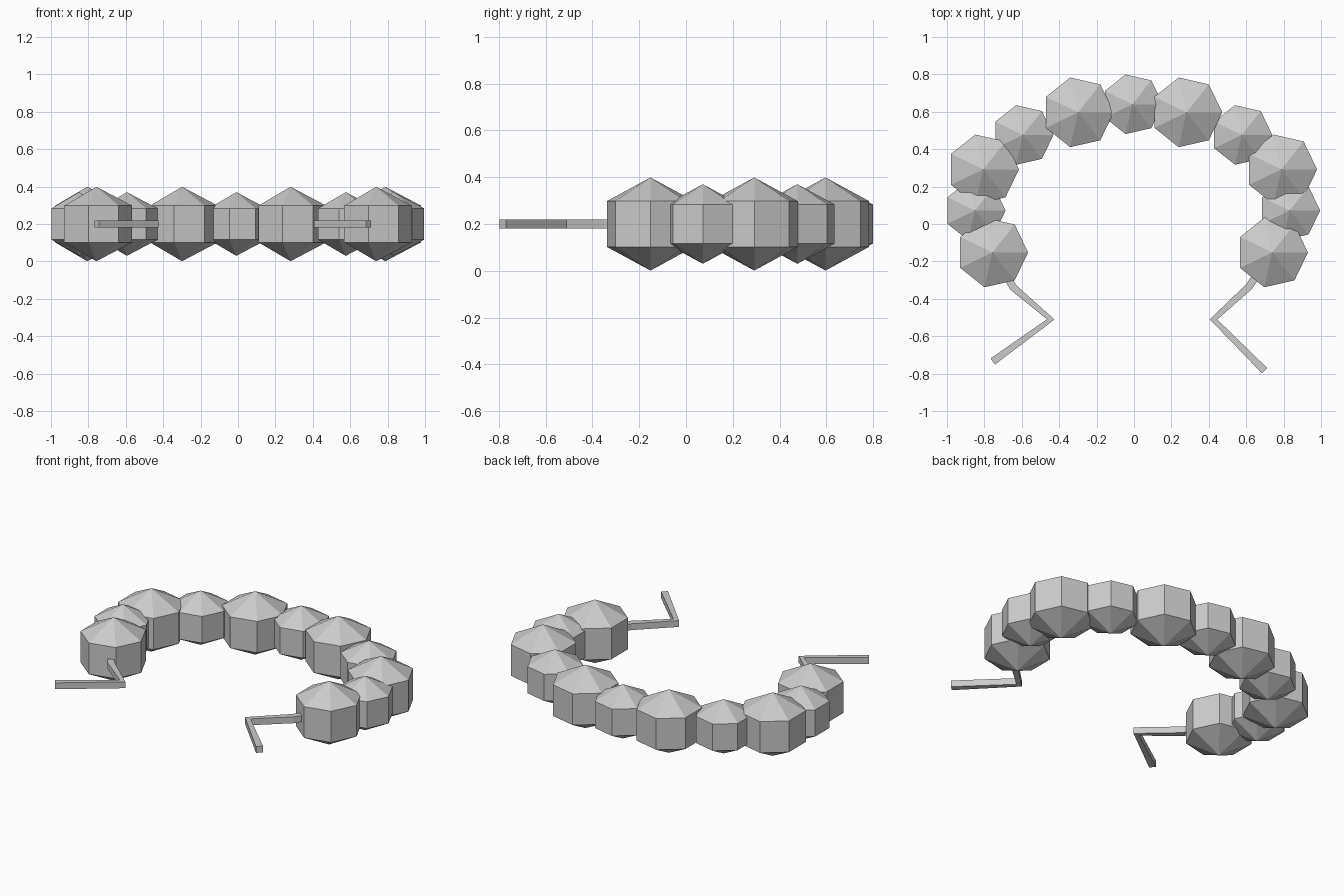
import bpy, bmesh, math
from mathutils import Vector

if "Cube" in bpy.data.objects:
    bpy.data.objects.remove(bpy.data.objects["Cube"])

grey = bpy.data.materials.new("plain grey")
grey.diffuse_color = (0.6, 0.6, 0.6, 1)
grey.use_nodes = True
grey.node_tree.nodes["Principled BSDF"].inputs["Base Color"].default_value = grey.diffuse_color

AXIS = -0.009   # symmetry line of the strand
MID_Z = 0.2


def finish(bm, name):
    bmesh.ops.recalc_face_normals(bm, faces=bm.faces)
    mesh = bpy.data.meshes.new(name)
    bm.to_mesh(mesh)
    bm.free()
    mesh.materials.append(grey)
    obj = bpy.data.objects.new(name, mesh)
    bpy.context.collection.objects.link(obj)
    return obj


# Seven-sided bead: a straight wall with a cone on each end
def bead(name, x, y, size):
    r, wall, tip = 0.191 * size, 0.098 * size, 0.199 * size
    bm = bmesh.new()
    rings = [[bm.verts.new((r * math.cos(i * math.tau / 7), r * math.sin(i * math.tau / 7), z))
              for i in range(7)] for z in (-wall, wall)]
    low, high = bm.verts.new((0, 0, -tip)), bm.verts.new((0, 0, tip))
    for i in range(7):
        j = (i + 1) % 7
        bm.faces.new((rings[0][i], rings[0][j], rings[1][j], rings[1][i]))
        bm.faces.new((rings[0][j], rings[0][i], low))
        bm.faces.new((rings[1][i], rings[1][j], high))
    finish(bm, name).location = (x, y, MID_Z)


# Beads, alternating large and small from the open end to the middle
half = [(0.748, -0.152), (0.841, 0.072), (0.797, 0.292), (0.585, 0.476), (0.29, 0.597)]
left = [(AXIS - x, y) for x, y in half]
right = [(AXIS + x, y) for x, y in half]
centres = left + [(AXIS, 0.64)] + right[::-1]
for i, (x, y) in enumerate(centres):
    large = i % 2 == 0
    bead(("large_bead_" if large else "small_bead_") + str(i + 1), x, y, 1.0 if large else 0.855)

# Square cord through all beads, with a bent loose tail at each end
path = ([(-0.755, -0.735), (-0.445, -0.51), (-0.645, -0.34)] + centres
        + [(0.615, -0.335), (0.425, -0.51), (0.698, -0.784)])
points = [Vector(p) for p in path]
W = 0.02
bm = bmesh.new()
sections = []
for i, p in enumerate(points):
    t = Vector((0, 0))
    if i > 0:
        t += (p - points[i - 1]).normalized()
    if i < len(points) - 1:
        t += (points[i + 1] - p).normalized()
    side = Vector((-t.y, t.x)).normalized() * W
    sections.append([bm.verts.new((p.x + s * side.x, p.y + s * side.y, MID_Z + z))
                     for s, z in ((-1, -W), (1, -W), (1, W), (-1, W))])
for a, b in zip(sections, sections[1:]):
    for k in range(4):
        m = (k + 1) % 4
        bm.faces.new((a[k], a[m], b[m], b[k]))
bm.faces.new(sections[0][::-1])
bm.faces.new(sections[-1])
finish(bm, "cord")
